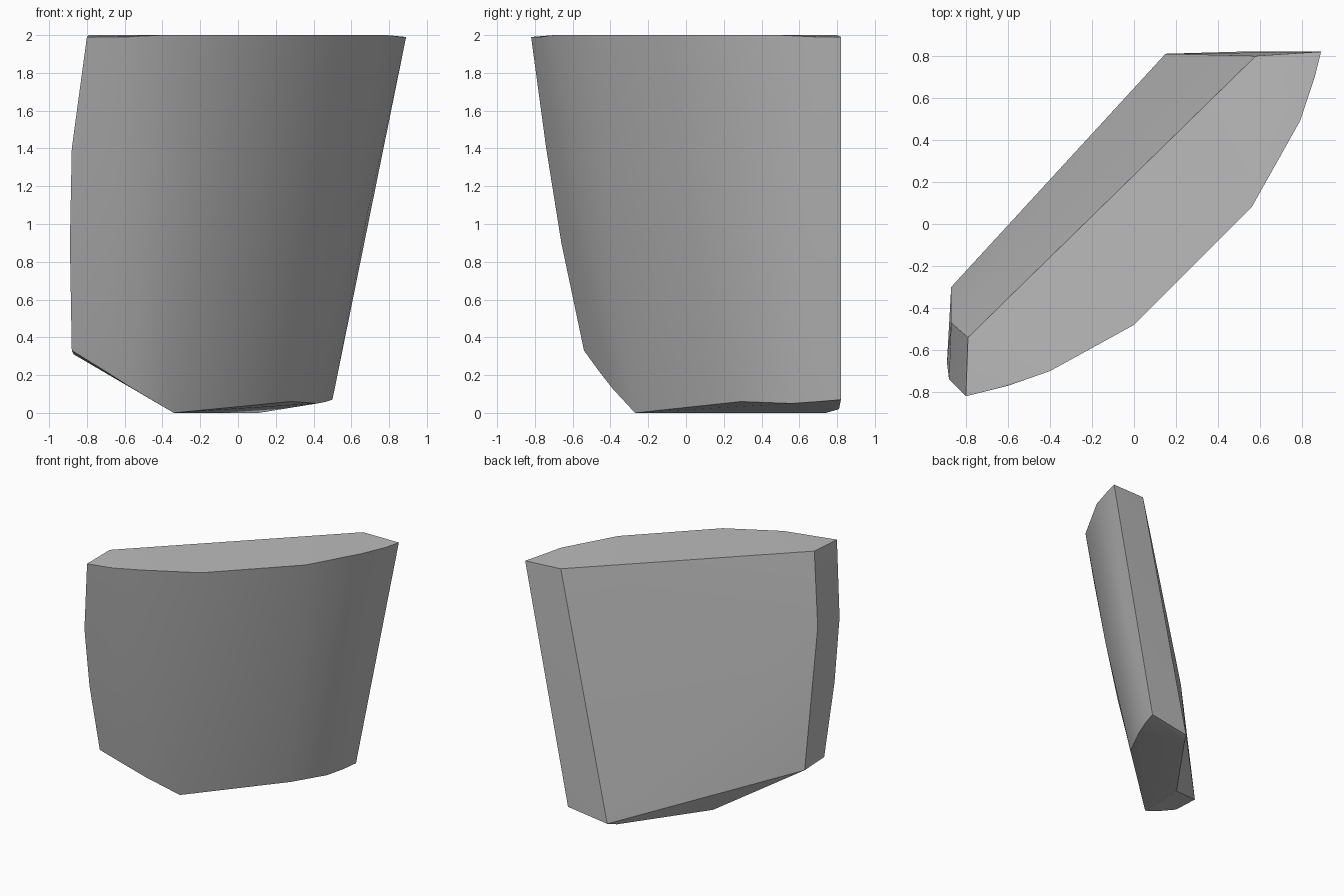
import bpy, bmesh, math
from mathutils import Vector

cube = bpy.data.objects.get("Cube")
if cube:
    bpy.data.objects.remove(cube, do_unlink=True)

# Stone grey material
grey = bpy.data.materials.new("stone_grey")
grey.use_nodes = True
colour = (0.5, 0.5, 0.5, 1)
grey.diffuse_color = colour
grey.node_tree.nodes["Principled BSDF"].inputs["Base Color"].default_value = colour

# Curved outer wall: upper rim and lower rim, from one end to the other
top_rim = [(-.80, -.82, 1.99), (-.60, -.77, 1.99), (-.40, -.70, 2), (0, -.48, 2),
           (.56, .08, 2), (.79, .49, 2), (.86, .70, 1.99), (.89, .82, 1.99)]
low_rim = [(-.88, -.54, .33), (-.70, -.46, .22), (-.56, -.39, .13), (-.34, -.27, 0),
           (.28, .29, .06), (.42, .56, .05), (.47, .70, .06), (.50, .82, .07)]
# Flat inner wall and the chamfer beneath it
inner = [(.58, .80, 2), (-.79, -.54, 2), (-.87, -.47, 1.42), (-.87, -.30, .31),
         (.15, .81, .02), (.11, .74, 0), (-.33, .12, 0)]
# Slightly swollen narrow end
end_bulge = [(-.88, -.74, 1.4), (-.89, -.66, .9)]

points = top_rim + low_rim + inner + end_bulge
# Gentle swelling half way up the outer wall
for hi, lo in list(zip(top_rim, low_rim))[1:-1]:
    points.append(Vector(hi).lerp(Vector(lo), .5) + Vector((.014, -.014, 0)))

# Wrap the points in a solid convex block
bm = bmesh.new()
for p in points:
    bm.verts.new(p)
hull = bmesh.ops.convex_hull(bm, input=bm.verts)
loose = [v for v in bm.verts if not v.link_faces]
bmesh.ops.delete(bm, geom=loose, context="VERTS")
bmesh.ops.dissolve_limit(bm, angle_limit=math.radians(1),
                         verts=bm.verts, edges=bm.edges)
bmesh.ops.recalc_face_normals(bm, faces=bm.faces)
mesh = bpy.data.meshes.new("stone_shard")
bm.to_mesh(mesh)
bm.free()
mesh.materials.append(grey)

shard = bpy.data.objects.new("stone_shard", mesh)
bpy.context.collection.objects.link(shard)
bpy.ops.object.select_all(action="DESELECT")
shard.select_set(True)
bpy.context.view_layer.objects.active = shard
bpy.ops.object.shade_smooth_by_angle(angle=math.radians(30))
